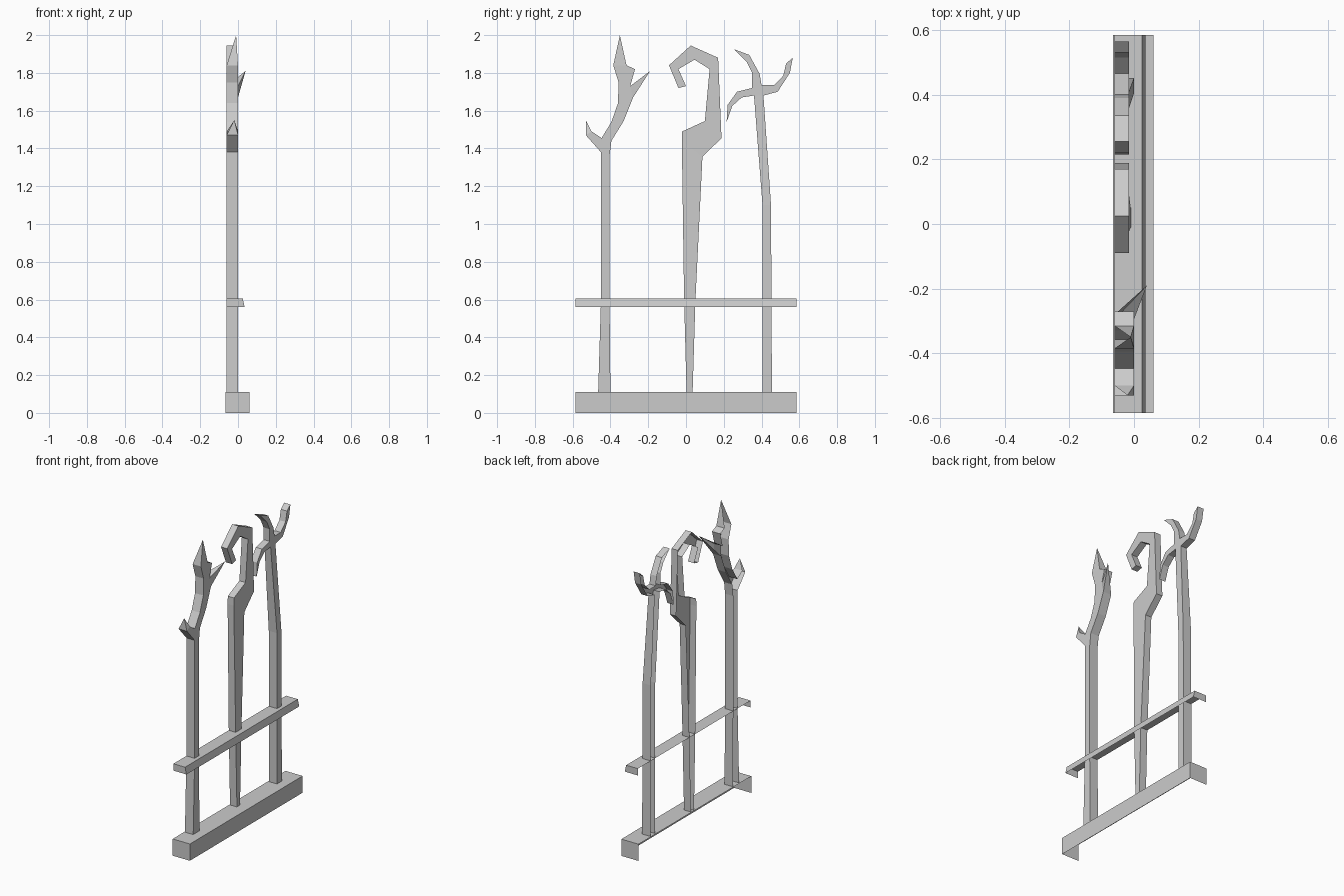
import bpy
import bmesh
from mathutils import Vector
from mathutils.geometry import tessellate_polygon

default_cube = bpy.data.objects.get("Cube")
if default_cube:
    bpy.data.objects.remove(default_cube, do_unlink=True)

# Single plain colour
GREY = (0.6, 0.6, 0.6, 1.0)
grey = bpy.data.materials.new("plain_grey")
grey.use_nodes = True
grey.diffuse_color = GREY
grey.node_tree.nodes["Principled BSDF"].inputs["Base Color"].default_value = GREY

BACK = -0.06       # plane that rests against the wall
HALF = 0.585       # half the length of base and rail
BASE_TOP = 0.11


def finish(name, bm):
    """Store a bmesh as a flat-shaded object."""
    mesh = bpy.data.meshes.new(name)
    bm.to_mesh(mesh)
    bm.free()
    mesh.materials.append(grey)
    obj = bpy.data.objects.new(name, mesh)
    bpy.context.collection.objects.link(obj)
    return obj


def open_bar(name, back, front_low, front_high, bottom, top):
    """Long bar with top, front and ends; back and underside left open."""
    bm = bmesh.new()
    section = [(back, bottom), (front_low, bottom), (front_high, top), (back, top)]
    near, far = [[bm.verts.new((x, y, z)) for x, z in section] for y in (-HALF, HALF)]
    bm.faces.new(near)
    bm.faces.new(far[::-1])
    for i in (1, 2):
        bm.faces.new((near[i], far[i], far[i + 1], near[i + 1]))
    return finish(name, bm)


def staff(name, outline, front_low, front_high):
    """Relief staff: a front outline with walls running to an open back.

    Outline points are (y, z); a third value marks a pointed tip at that x.
    """
    bm = bmesh.new()
    front, back = [], []
    for y, z, *tip in outline:
        x = tip[0] if tip else (front_low if z < 1.2 else front_high)
        v = bm.verts.new((x, y, z))
        front.append(v)
        back.append(v if tip else bm.verts.new((BACK, y, z)))
    # Front surface, filled inside the outline and turned towards +x
    flat = [Vector((p[0], p[1], 0)) for p in outline]
    for triangle in tessellate_polygon([flat]):
        face = bm.faces.new([front[i] for i in triangle])
        face.normal_update()
        if face.normal.x < 0:
            face.normal_flip()
    # Side walls
    for i in range(len(front)):
        j = (i + 1) % len(front)
        if outline[i][1] == outline[j][1] == BASE_TOP:
            continue                      # foot hidden by the base
        ring = [front[i], front[j], back[j], back[i]]
        bm.faces.new(list(dict.fromkeys(ring)))
    return finish(name, bm)


# Base and cross rail
open_bar("base", -0.065, 0.06, 0.06, 0, BASE_TOP)
open_bar("cross_rail", -0.06, 0.035, 0.025, 0.56, 0.605)

# Forked staff with three pointed twigs
staff("forked_staff", [
    (-.465, BASE_TOP), (-.45, .6), (-.45, 1.38), (-.53, 1.47), (-.53, 1.55, -.02),
    (-.5, 1.49), (-.447, 1.455), (-.395, 1.54), (-.36, 1.64), (-.357, 1.75),
    (-.385, 1.84), (-.35, 2, -.01), (-.315, 1.84), (-.27, 1.82), (-.295, 1.73),
    (-.19, 1.81, .04), (-.28, 1.67), (-.33, 1.545), (-.395, 1.44),
    (-.405, 1.36), (-.405, .6), (-.4, BASE_TOP)], 0, 0)

# Crook with a curled head
staff("hooked_staff", [
    (.003, BASE_TOP), (-.01, .6), (-.022, 1.44), (-.02, 1.49), (.1, 1.545),
    (.125, 1.82), (.045, 1.87), (-.04, 1.82), (0, 1.73), (-.04, 1.72),
    (-.09, 1.84), (.025, 1.945), (.17, 1.88), (.188, 1.455),
    (.087, 1.355), (.05, .6), (.035, BASE_TOP)], -.01, -.015)

# Slim staff with three curling branches
staff("branched_staff", [
    (.405, BASE_TOP), (.405, 1.1), (.36, 1.68), (.295, 1.67), (.245, 1.625),
    (.215, 1.54), (.22, 1.63), (.27, 1.7), (.35, 1.72), (.35, 1.8), (.32, 1.86),
    (.255, 1.925), (.335, 1.895), (.39, 1.795), (.4, 1.735), (.465, 1.735),
    (.515, 1.785), (.53, 1.85), (.565, 1.88), (.55, 1.8), (.485, 1.7),
    (.41, 1.68), (.45, 1.1), (.455, BASE_TOP)], 0, -.015)
